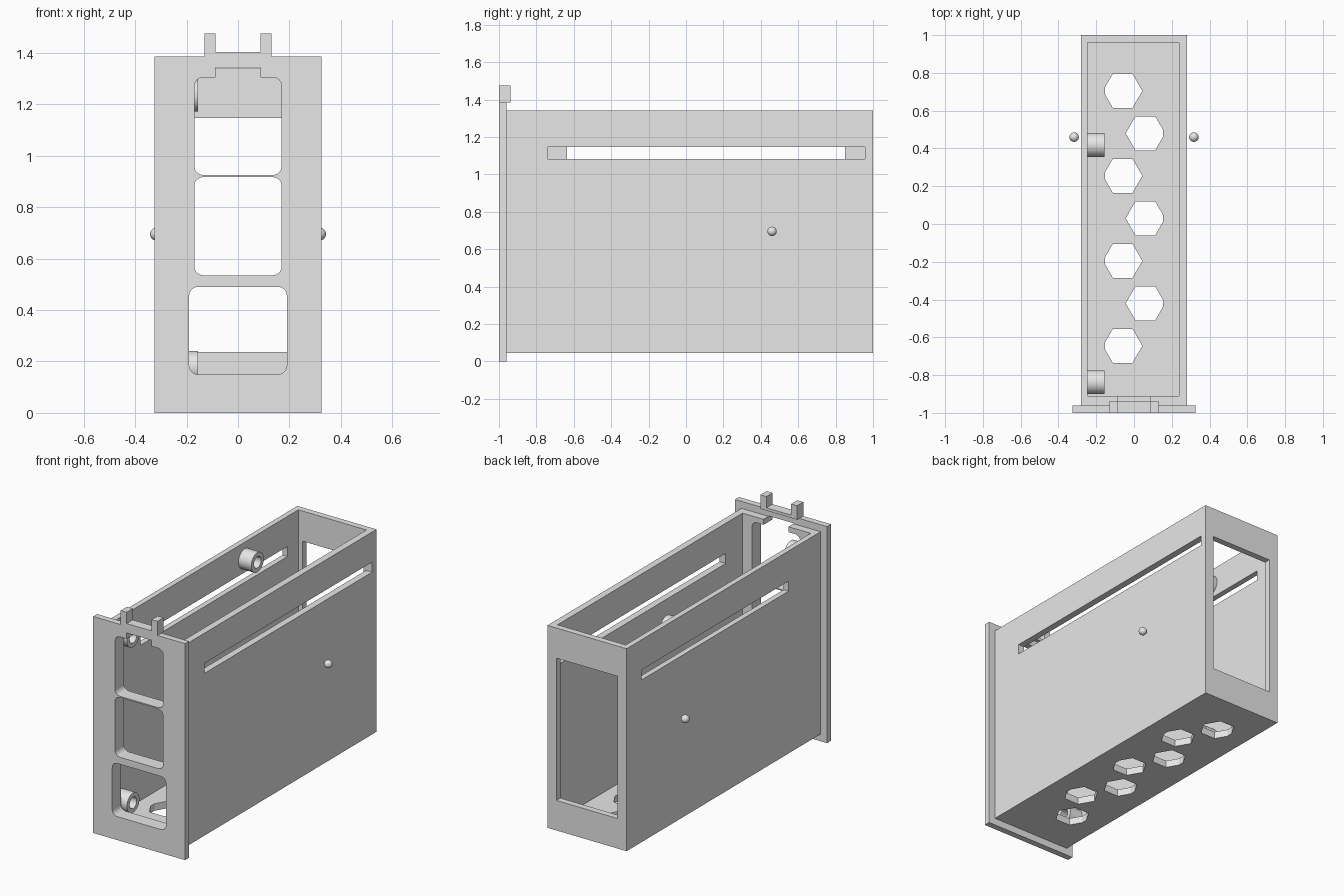
import bpy, bmesh, math
from mathutils import Vector

cube = bpy.data.objects.get("Cube")
if cube:
    bpy.data.objects.remove(cube, do_unlink=True)

grey = bpy.data.materials.new("plain_grey")
grey.use_nodes = True
grey.diffuse_color = (0.8, 0.8, 0.8, 1)
grey.node_tree.nodes["Principled BSDF"].inputs["Base Color"].default_value = (0.8, 0.8, 0.8, 1)


def finish(name, bm):
    bmesh.ops.recalc_face_normals(bm, faces=bm.faces[:])
    mesh = bpy.data.meshes.new(name)
    bm.to_mesh(mesh)
    bm.free()
    mesh.materials.append(grey)
    obj = bpy.data.objects.new(name, mesh)
    bpy.context.collection.objects.link(obj)
    return obj


def prism(name, outline, axis, start, end):
    """Extrude a 2D outline along an axis; the outline uses the other two axes in order."""
    bm = bmesh.new()

    def place(p, depth):
        co = list(p)
        co.insert("xyz".index(axis), depth)
        return bm.verts.new(co)
    face = bm.faces.new([place(p, start) for p in outline])
    new = bmesh.ops.extrude_face_region(bm, geom=[face])["geom"]
    shift = Vector((0, 0, 0))
    shift["xyz".index(axis)] = end - start
    bmesh.ops.translate(bm, vec=shift, verts=[v for v in new if isinstance(v, bmesh.types.BMVert)])
    return finish(name, bm)


def rect(a0, a1, b0, b1):
    return [(a0, b0), (a1, b0), (a1, b1), (a0, b1)]


def box(name, x, y, z):
    return prism(name, rect(*x, *y), "z", *z)


def circle(a, b, r, sides):
    return [(a + r * math.cos(2 * math.pi * i / sides),
             b + r * math.sin(2 * math.pi * i / sides)) for i in range(sides)]


def rounded(half, z0, z1, r=0.035, steps=6):
    corners = [(half - r, z1 - r), (r - half, z1 - r), (r - half, z0 + r), (half - r, z0 + r)]
    return [(cx + r * math.cos(math.pi / 2 * (q + i / steps)),
             cz + r * math.sin(math.pi / 2 * (q + i / steps)))
            for q, (cx, cz) in enumerate(corners) for i in range(steps + 1)]


def cut(target, cutter):
    mod = target.modifiers.new("cut", "BOOLEAN")
    mod.operation = "DIFFERENCE"
    mod.solver = "EXACT"
    mod.object = cutter
    bpy.context.view_layer.objects.active = target
    bpy.ops.object.modifier_apply(modifier=mod.name)


def discard(obj):
    bpy.data.objects.remove(obj, do_unlink=True)


def smooth(obj):
    bpy.ops.object.select_all(action="DESELECT")
    obj.select_set(True)
    bpy.context.view_layer.objects.active = obj
    bpy.ops.object.shade_smooth_by_angle(angle=math.radians(35))


# Open-topped case and the larger front plate
case = box("case", (-0.28, 0.28), (-0.96, 1), (0.045, 1.34))
plate = box("front_plate", (-0.325, 0.325), (-1, -0.96), (0, 1.385))

case_cuts = [
    box("cavity", (-0.245, 0.237), (-0.91, 0.96), (0.09, 2)),
    box("rear_opening", (-0.217, 0.217), (0.9, 1.1), (0.237, 1.147)),
    box("long_slot", (0.2, 0.4), (-0.74, 0.957), (1.083, 1.147)),
    box("short_slot", (-0.4, -0.2), (-0.637, 0.85), (1.083, 1.147)),
]

# Staggered hexagonal floor vents, trimmed flat on their outer corner
for i in range(7):
    side = -1 if i % 2 == 0 else 1
    hexagon = circle(side * 0.06, 0.705 - 0.225 * i, 0.104, 6)
    outline = []
    for k, (x, y) in enumerate(hexagon):
        if abs(x) > 0.153:
            for nx, ny in (hexagon[k - 1], hexagon[(k + 1) % 6]):
                t = (side * 0.153 - x) / (nx - x)
                outline.append((side * 0.153, y + t * (ny - y)))
        else:
            outline.append((x, y))
    case_cuts.append(prism("vent", outline, "z", 0, 0.12))

for cutter in case_cuts:
    cut(case, cutter)
    discard(cutter)

# Rounded front windows and latch notch, through plate and case wall
windows = [rounded(0.17, 0.925, 1.305), rounded(0.17, 0.535, 0.917), rounded(0.19, 0.15, 0.49)]
for outline in windows:
    cutter = prism("window", outline, "y", -1.1, -0.85)
    cut(plate, cutter)
    cut(case, cutter)
    discard(cutter)
notch = box("notch", (-0.088, 0.088), (-1.1, -0.85), (1.25, 1.343))
cut(plate, notch)
cut(case, notch)
discard(notch)

# Latch tabs on top of the plate, joined by a low strip
box("tab_strip", (-0.088, 0.088), (-1, -0.938), (1.385, 1.403))
for side, name in ((1, "left"), (-1, "right")):
    box(name + "_tab", sorted((side * 0.088, side * 0.13)), (-1, -0.938), (1.385, 1.475))

    # Small round side nubs
    bm = bmesh.new()
    bmesh.ops.create_uvsphere(bm, u_segments=24, v_segments=16, radius=0.025)
    bmesh.ops.translate(bm, vec=(side * 0.317, 0.46, 0.695), verts=bm.verts[:])
    smooth(finish(name + "_nub", bm))

# Hollow standoffs on the inner wall
for y, depth in ((-0.838, "front"), (0.418, "rear")):
    for z, level in ((0.177, "lower"), (1.235, "upper")):
        post = prism(f"{depth}_{level}_standoff", circle(y, z, 0.063, 40), "x", -0.246, -0.155)
        bore = prism("bore", circle(y, z, 0.036, 32), "x", -0.3, -0.1)
        cut(post, bore)
        discard(bore)
        smooth(post)
